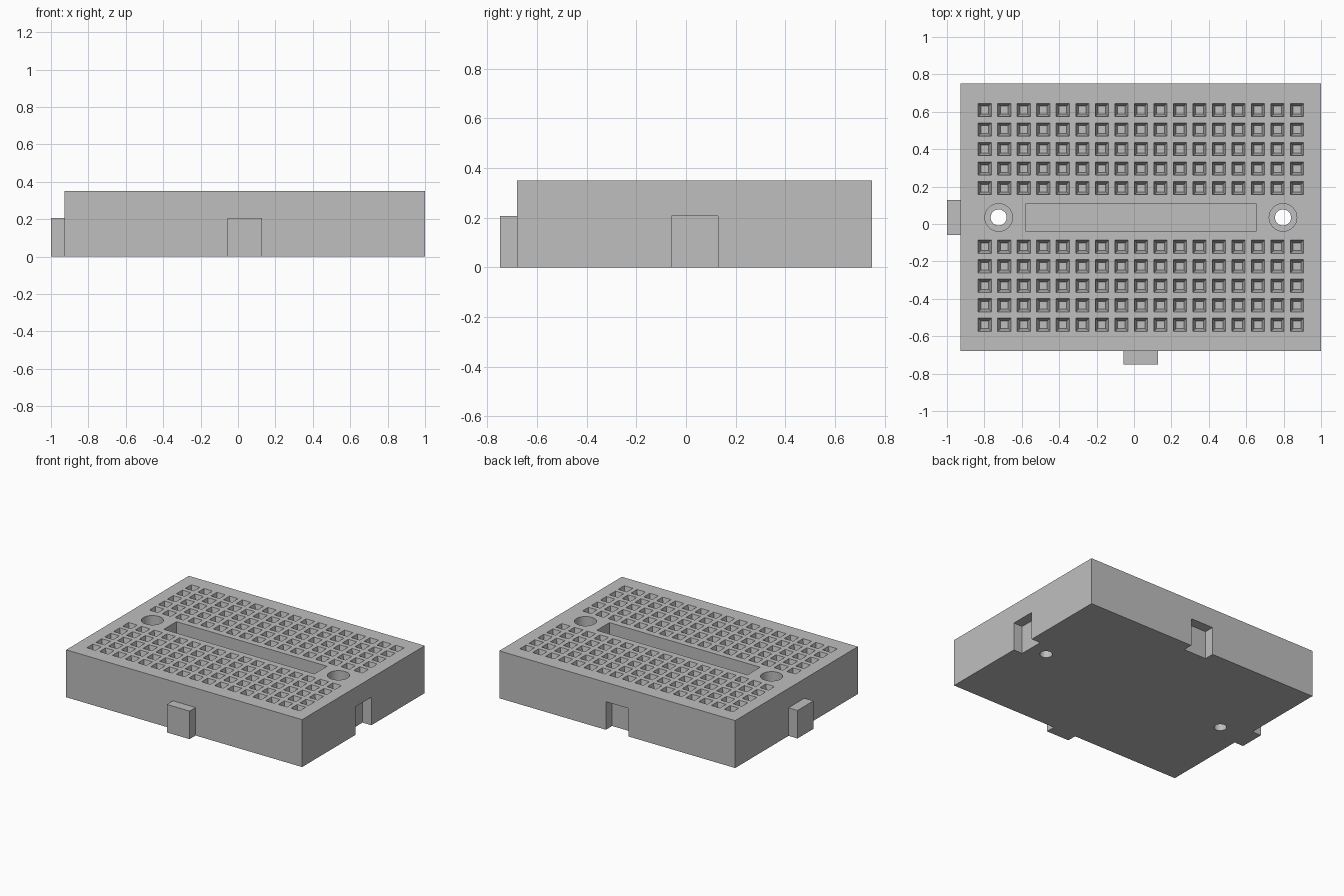
import bpy, bmesh, math
from mathutils import Matrix, Vector

cube = bpy.data.objects.get("Cube")
if cube:
    bpy.data.objects.remove(cube, do_unlink=True)

grey = bpy.data.materials.new("grey plastic")
grey.use_nodes = True
COLOUR = (0.52, 0.52, 0.52, 1)
grey.diffuse_color = COLOUR
grey.node_tree.nodes["Principled BSDF"].inputs["Base Color"].default_value = COLOUR

# Main dimensions
X0, X1, Y0, Y1, H = -0.927, 1.0, -0.68, 0.75, 0.35
CX, CY = (X0 + X1) / 2, (Y0 + Y1) / 2
PITCH = 0.1043
TAB_H, TAB_D, TAB_W = 0.207, 0.073, 0.186


def add_box(bm, x0, x1, y0, y1, z0, z1):
    size = Vector((x1 - x0, y1 - y0, z1 - z0))
    mid = Vector((x0 + x1, y0 + y1, z0 + z1)) / 2
    bmesh.ops.create_cube(bm, size=1, matrix=Matrix.Translation(mid) @ Matrix.Diagonal(size.to_4d()))


def add_cone(bm, x, y, z0, z1, r0, r1, sides, turn=0.0):
    m = Matrix.Translation((x, y, (z0 + z1) / 2)) @ Matrix.Rotation(turn, 4, 'Z')
    bmesh.ops.create_cone(bm, cap_ends=True, segments=sides, radius1=r0, radius2=r1,
                          depth=z1 - z0, matrix=m)


def finish(name, bm):
    me = bpy.data.meshes.new(name)
    bmesh.ops.recalc_face_normals(bm, faces=bm.faces)
    bm.to_mesh(me)
    bm.free()
    me.materials.append(grey)
    ob = bpy.data.objects.new(name, me)
    bpy.context.collection.objects.link(ob)
    return ob


# Board block
bm = bmesh.new()
add_box(bm, X0, X1, Y0, Y1, 0, H)
board = finish("board", bm)

# Square sockets: five rows on each side of the centre channel, tapered walls
cut = bmesh.new()
DEPTH, OVER = 0.06, 0.01
half_top, half_floor = 0.035, 0.021
half_over = half_top + (half_top - half_floor) * OVER / DEPTH
for i in range(17):
    for j in (1.5, 2.5, 3.5, 4.5, 5.5):
        for side in (-1, 1):
            add_cone(cut, CX + (i - 8) * PITCH, CY + side * j * PITCH, H - DEPTH, H + OVER,
                     half_floor * math.sqrt(2), half_over * math.sqrt(2), 4, math.pi / 4)
# Centre channel
add_box(cut, CX - 0.615, CX + 0.615, CY - 0.074, CY + 0.074, 0.2, H + 0.05)
# Mating notches in the left and back sides
add_box(cut, X1 - TAB_D, X1 + 0.05, CY - TAB_W / 2, CY + TAB_W / 2, -0.05, TAB_H)
add_box(cut, CX - TAB_W / 2, CX + TAB_W / 2, Y1 - TAB_D, Y1 + 0.05, -0.05, TAB_H)
cutter_a = finish("recess_cutter", cut)

# Screw holes, then their wider counterbores
cut = bmesh.new()
for side in (-1, 1):
    add_cone(cut, CX + side * 0.76, CY, -0.05, H + 0.05, 0.043, 0.043, 32)
cutter_b = finish("screw_hole_cutter", cut)
cut = bmesh.new()
for side in (-1, 1):
    add_cone(cut, CX + side * 0.76, CY, 0.2, H + 0.05, 0.074, 0.074, 32)
cutter_c = finish("counterbore_cutter", cut)

for cutter in (cutter_a, cutter_b, cutter_c):
    mod = board.modifiers.new(cutter.name, 'BOOLEAN')
    mod.operation = 'DIFFERENCE'
    mod.solver = 'EXACT'
    mod.object = cutter
    bpy.context.view_layer.objects.active = board
    bpy.ops.object.modifier_apply(modifier=mod.name)
    bpy.data.objects.remove(cutter, do_unlink=True)

# Interlocking tabs on the right and front sides
bm = bmesh.new()
add_box(bm, X0 - TAB_D, X0, CY - TAB_W / 2, CY + TAB_W / 2, 0, TAB_H)
finish("right_tab", bm)
bm = bmesh.new()
add_box(bm, CX - TAB_W / 2, CX + TAB_W / 2, Y0 - 0.07, Y0, 0, TAB_H)
finish("front_tab", bm)
